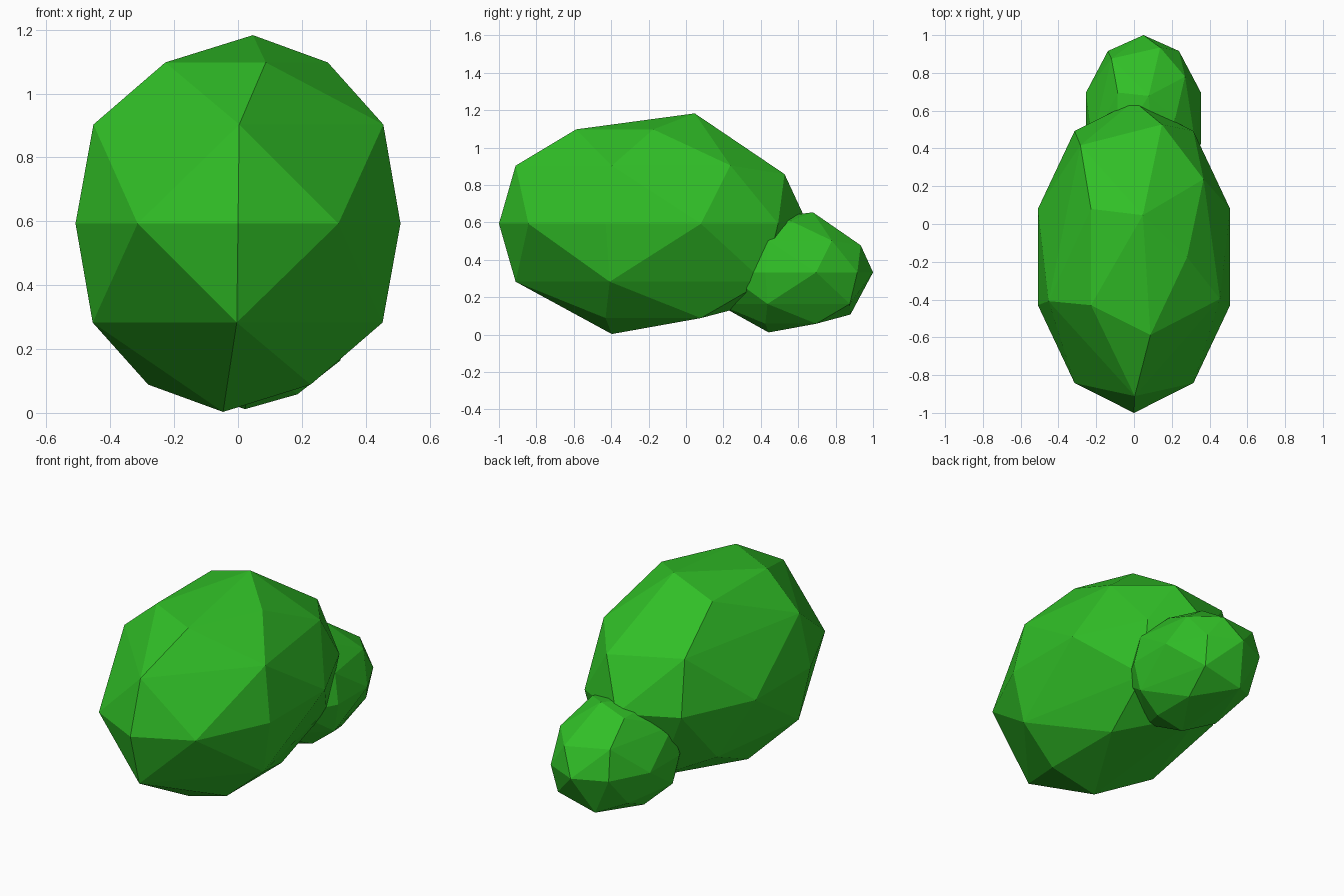
import bpy, bmesh
from math import cos, sin, radians
from mathutils import Vector

if "Cube" in bpy.data.objects:
    bpy.data.objects.remove(bpy.data.objects["Cube"], do_unlink=True)

green = bpy.data.materials.new("leaf_green")
green.use_nodes = True
COLOUR = (0.03, 0.52, 0.02, 1)
green.diffuse_color = COLOUR
green.node_tree.nodes["Principled BSDF"].inputs["Base Color"].default_value = COLOUR


def direction(azimuth, z):
    """Point on the unit sphere at an azimuth in degrees and a height."""
    r = (1 - z * z) ** 0.5
    return Vector((r * cos(radians(azimuth)), r * sin(radians(azimuth)), z))


# Heights of the icosphere's vertex rings
CAP, MID, RING = 0.851, 0.526, 0.447

# Neighbouring vertices merged into one, for the uneven facets
PAIRS = [(direction(0, s), direction(a, s * CAP)) for s, a in ((1, 72), (-1, 252))]
PAIRS += [(direction(a, RING), direction(b, MID))
          for a, b in ((0, -36), (-72, -108), (-144, 180), (144, 108))]
PAIRS += [(direction(a, -RING), direction(b, -MID))
          for a, b in ((-36, 0), (-108, -72), (180, -144), (36, 72))]
PAIRS += [(direction(108, -RING), direction(108, -CAP))]


def bush(name, centre, size):
    bm = bmesh.new()
    bmesh.ops.create_icosphere(bm, subdivisions=2, radius=1)
    for pair in PAIRS:
        verts = [min(bm.verts, key=lambda v: (v.co - p).length) for p in pair]
        spot = (verts[0].co + verts[1].co) / 2 * 1.075
        bmesh.ops.pointmerge(bm, verts=verts, merge_co=spot)
    for v in bm.verts:
        v.co = Vector(c + s * k for c, s, k in zip(centre, size, v.co))
    bmesh.ops.recalc_face_normals(bm, faces=bm.faces)
    mesh = bpy.data.meshes.new(name)
    bm.to_mesh(mesh)
    bm.free()
    mesh.materials.append(green)
    obj = bpy.data.objects.new(name, mesh)
    bpy.context.collection.objects.link(obj)


bush("large_bush", (0, -0.175, 0.593), (0.535, 0.825, 0.593))
bush("small_bush", (0.05, 0.56, 0.333), (0.32, 0.44, 0.323))
